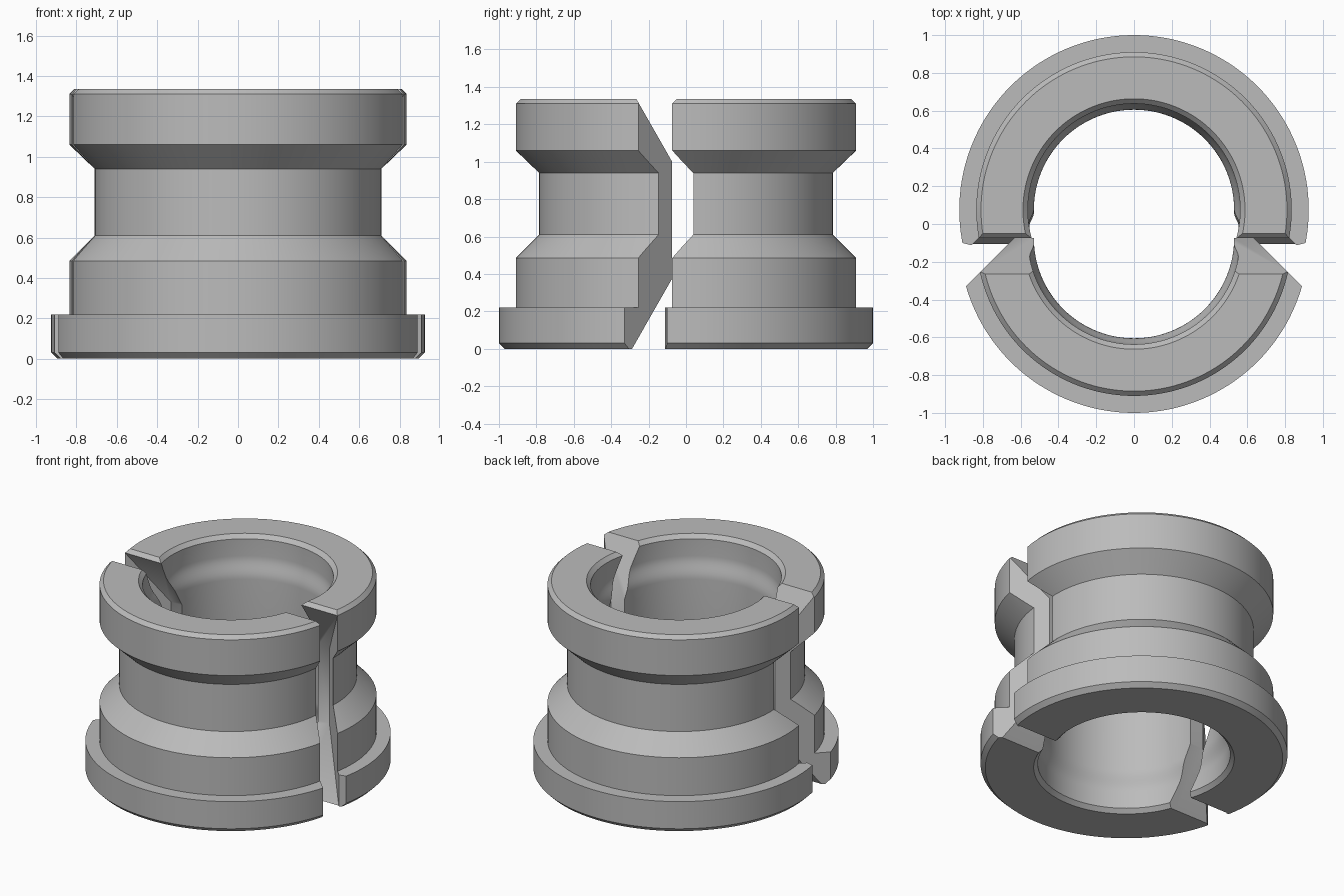
import bpy
import bmesh
import math
from mathutils import Vector

if "Cube" in bpy.data.objects:
    bpy.data.objects.remove(bpy.data.objects["Cube"])

HEIGHT = 1.335
OFFSET = 0.075          # each half sits this far from the centre
SEGMENTS = 144

grey = bpy.data.materials.new("plain grey")
grey.use_nodes = True
grey.diffuse_color = (0.5, 0.5, 0.5, 1)
grey.node_tree.nodes["Principled BSDF"].inputs["Base Color"].default_value = (0.5, 0.5, 0.5, 1)

# Outer wall from bottom to top, as (radius, height)
OUTER = [(0.895, 0), (0.925, 0.03), (0.925, 0.22), (0.835, 0.22), (0.835, 0.485),
         (0.71, 0.61), (0.71, 0.94), (0.835, 1.06), (0.835, 1.31), (0.81, HEIGHT)]


def bore_profile():
    """Chamfered mouth, counterbore and soft step down to the narrow bore."""
    upper = [(0.588, HEIGHT), (0.562, 1.308)]
    for i in range(9):
        t = i / 8
        r = 0.546 + 0.016 * math.cos(math.pi * t)
        upper.append((r, 1.19 - 0.15 * t))
    lower = [(r, HEIGHT - z) for r, z in reversed(upper)]
    return upper + lower


def add_object(name, bm):
    bmesh.ops.recalc_face_normals(bm, faces=bm.faces)
    mesh = bpy.data.meshes.new(name)
    bm.to_mesh(mesh)
    bm.free()
    obj = bpy.data.objects.new(name, mesh)
    bpy.context.collection.objects.link(obj)
    return obj


def ring(name, y):
    """Full turned ring, centred on the given y."""
    bm = bmesh.new()
    verts = [bm.verts.new((r, 0, z)) for r, z in OUTER + bore_profile()]
    edges = [bm.edges.new((v, verts[(i + 1) % len(verts)])) for i, v in enumerate(verts)]
    bmesh.ops.spin(bm, geom=verts + edges, cent=(0, 0, 0), axis=(0, 0, 1),
                   angle=2 * math.pi, steps=SEGMENTS)
    bmesh.ops.remove_doubles(bm, verts=bm.verts, dist=0.0005)
    bmesh.ops.translate(bm, verts=bm.verts, vec=(0, y, 0))
    obj = add_object(name, bm)
    obj.data.materials.append(grey)
    return obj


def block(name, planes):
    """Convex cutter: a large box trimmed by (point, outward normal) planes."""
    bm = bmesh.new()
    bmesh.ops.create_cube(bm, size=5)
    for point, normal in planes:
        cut = bmesh.ops.bisect_plane(bm, geom=bm.verts[:] + bm.edges[:] + bm.faces[:],
                                     plane_co=Vector(point), plane_no=Vector(normal),
                                     clear_outer=True)
        rim = [e for e in cut["geom_cut"] if isinstance(e, bmesh.types.BMEdge)]
        bmesh.ops.holes_fill(bm, edges=rim)
    obj = add_object(name, bm)
    obj.hide_render = True
    return obj


def tongue(name, tip, top, bottom, diagonal):
    """Wedge-ended block; top and bottom are (y, z) points on its sloping faces."""
    slope = 0.57
    return block(name, [
        ((0, tip, 0), (0, 1, 0)),
        ((0, *top), (0, 1, slope)),
        ((0, *bottom), (0, 1, -slope)),
        ((diagonal, 0, 0), (1, 1, 0)),
        ((-diagonal, 0, 0), (-1, 1, 0))])


def carve(obj, cutter, operation):
    mod = obj.modifiers.new(operation.title(), "BOOLEAN")
    mod.operation = operation
    mod.solver = "EXACT"
    mod.object = cutter
    bpy.context.view_layer.objects.active = obj
    bpy.ops.object.modifier_apply(modifier=mod.name)
    bpy.data.objects.remove(cutter)


# Front half with the projecting tongue ends
front = ring("front_half", -OFFSET)
carve(front, tongue("front_shape", -OFFSET, (-0.265, HEIGHT), (-0.288, 0), 0.56), "INTERSECT")

# Rear half with the matching notched ends
rear = ring("rear_half", OFFSET)
carve(rear, block("rear_shape", [
    ((0.87, -0.11, 0), (0.25, -1, 0)),
    ((-0.87, -0.11, 0), (-0.25, -1, 0)),
    ((0, -0.05, HEIGHT), (0, -1, 1))]), "INTERSECT")
carve(rear, tongue("rear_notch", 0.135, (-0.075, 1.31), (-0.105, 0), 0.748), "DIFFERENCE")

# Smooth turned surfaces with crisp edges
for half in (front, rear):
    bpy.ops.object.select_all(action="DESELECT")
    half.select_set(True)
    bpy.context.view_layer.objects.active = half
    bpy.ops.object.shade_smooth_by_angle(angle=math.radians(30))
